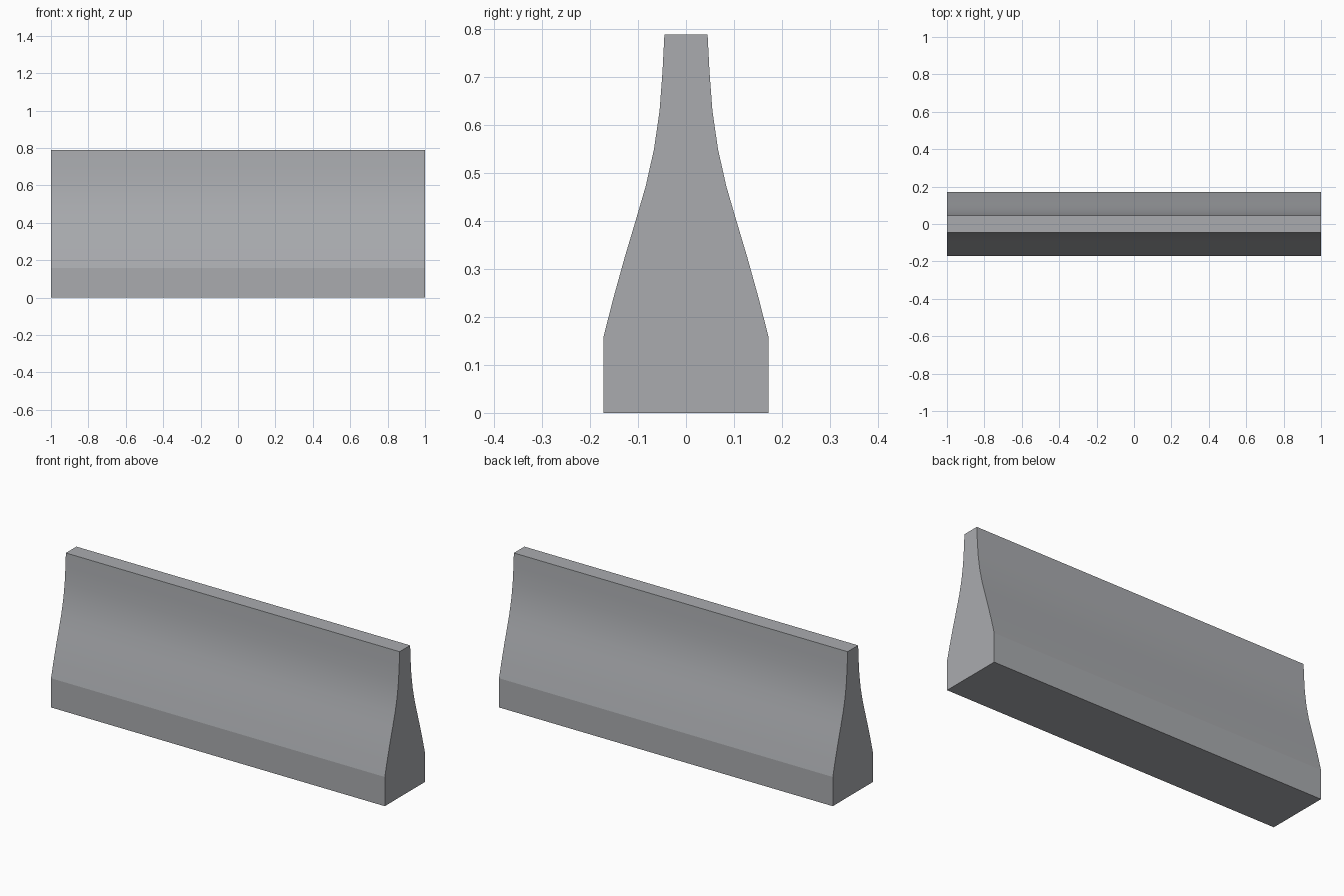
import bpy
import bmesh
import math

cube = bpy.data.objects.get("Cube")
if cube:
    bpy.data.objects.remove(cube, do_unlink=True)

# Concrete colour
concrete = bpy.data.materials.new("concrete_grey")
concrete.use_nodes = True
colour = (0.40, 0.41, 0.43, 1.0)
concrete.diffuse_color = colour
concrete.node_tree.nodes["Principled BSDF"].inputs["Base Color"].default_value = colour

# Half of the cross-section: (half depth, height), from foot to crest
half_profile = [(0.172, 0.0), (0.172, 0.158), (0.151, 0.24), (0.128, 0.323),
                (0.105, 0.40), (0.084, 0.472), (0.0665, 0.55),
                (0.055, 0.63), (0.049, 0.71), (0.045, 0.788)]
outline = half_profile + [(-y, z) for y, z in reversed(half_profile)]

# Barrier body: the mirrored section extruded along its length
bm = bmesh.new()
end_face = bm.faces.new([bm.verts.new((-1.0, y, z)) for y, z in outline])
extruded = bmesh.ops.extrude_face_region(bm, geom=[end_face], use_keep_orig=True)
far_verts = [g for g in extruded["geom"] if isinstance(g, bmesh.types.BMVert)]
bmesh.ops.translate(bm, verts=far_verts, vec=(2.0, 0.0, 0.0))
bmesh.ops.recalc_face_normals(bm, faces=bm.faces)

mesh = bpy.data.meshes.new("road_barrier")
bm.to_mesh(mesh)
bm.free()
mesh.materials.append(concrete)
barrier = bpy.data.objects.new("road_barrier", mesh)
bpy.context.collection.objects.link(barrier)

# Smooth the curved flanks, keep the foot, crest and end edges sharp
bpy.ops.object.select_all(action="DESELECT")
barrier.select_set(True)
bpy.context.view_layer.objects.active = barrier
bpy.ops.object.shade_smooth_by_angle(angle=math.radians(10))
